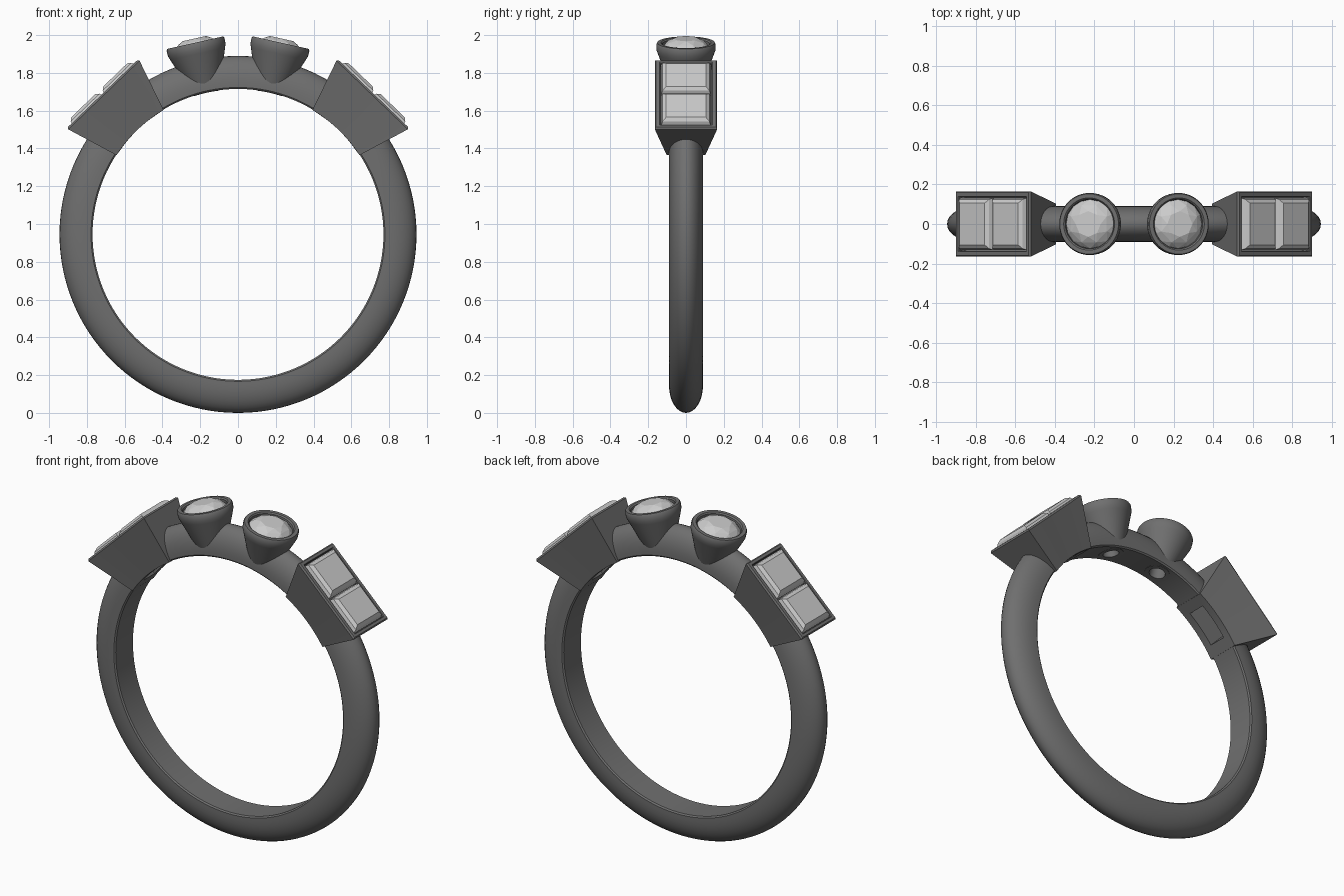
import bpy, bmesh, math
from math import sin, cos, pi, sqrt, radians

if "Cube" in bpy.data.objects:
    bpy.data.objects.remove(bpy.data.objects["Cube"])

CZ, RIN, ROUT = 0.945, 0.77, 0.945      # ring centre height and radii
FIT = 0.768                             # settings end on this inner radius


def material(name, v):
    m = bpy.data.materials.new(name)
    m.diffuse_color = (v, v, v, 1)
    m.use_nodes = True
    m.node_tree.nodes["Principled BSDF"].inputs["Base Color"].default_value = m.diffuse_color
    return m


METAL, STONE = material("metal", 0.16), material("stone", 0.55)


def make(name, bm, mat, smooth=True):
    bmesh.ops.recalc_face_normals(bm, faces=bm.faces)
    me = bpy.data.meshes.new(name)
    bm.to_mesh(me)
    bm.free()
    ob = bpy.data.objects.new(name, me)
    bpy.context.collection.objects.link(ob)
    me.materials.append(mat)
    if smooth:
        bpy.ops.object.select_all(action='DESELECT')
        ob.select_set(True)
        bpy.context.view_layer.objects.active = ob
        bpy.ops.object.shade_smooth_by_angle(angle=radians(35))
    return ob


def place(p, a):
    # local (tangent, y, radial height) -> world, at angle a from the ring top
    t, y, h = p
    return (t * cos(a) + h * sin(a), y, CZ - t * sin(a) + h * cos(a))


def circle(r, h, n=48, off=0.0):
    return [(r * cos(2 * pi * (i + off) / n), r * sin(2 * pi * (i + off) / n), h) for i in range(n)]


def rect(hx, hy, h, n=8):
    c = [(-hx, -hy), (hx, -hy), (hx, hy), (-hx, hy)]
    out = []
    for k in range(4):
        (x0, y0), (x1, y1) = c[k], c[(k + 1) % 4]
        out += [(x0 + (x1 - x0) * i / n, y0 + (y1 - y0) * i / n, h) for i in range(n)]
    return out


def hug(loop):
    # curve a loop to follow the finger hole
    return [(t, y, sqrt(FIT ** 2 - t * t)) for t, y, _ in loop]


def loft(loops, a, closed):
    bm = bmesh.new()
    rows = [[bm.verts.new(place(p, a)) for p in lp] for lp in loops]
    n = len(rows[0])
    pairs = list(zip(rows, rows[1:])) + ([(rows[-1], rows[0])] if closed else [])
    for r0, r1 in pairs:
        for i in range(n):
            j = (i + 1) % n
            bm.faces.new((r0[i], r0[j], r1[j], r1[i]))
    if not closed:
        bm.faces.new(rows[0])
        bm.faces.new(rows[-1])
    return bm


def gem(name, points, a):
    bm = bmesh.new()
    for p in points:
        bm.verts.new(place(p, a))
    bmesh.ops.convex_hull(bm, input=bm.verts)
    bmesh.ops.dissolve_limit(bm, angle_limit=radians(0.5), verts=bm.verts, edges=bm.edges)
    make(name, bm, STONE, smooth=False)


# band: D-shaped section swept round the finger hole
section = [(-0.083, RIN), (0.083, RIN), (0.09, RIN + 0.008)]
section += [(0.09 * cos(k * pi / 16), 0.80 + (ROUT - 0.80) * sin(k * pi / 16)) for k in range(17)]
section += [(-0.09, RIN + 0.008)]
bm = bmesh.new()
N = 128
rows = [[bm.verts.new(place((0, y, r), 2 * pi * i / N)) for y, r in section] for i in range(N)]
for i in range(N):
    r0, r1 = rows[i], rows[(i + 1) % N]
    for k in range(len(section)):
        m = (k + 1) % len(section)
        bm.faces.new((r0[k], r0[m], r1[m], r1[k]))
band = make("band", bm, METAL)

cutters = []
for side, s in (("left", -1), ("right", 1)):
    # round cup with a drilled base
    a = s * radians(12.6)
    prof = [(0.149, 0.98), (0.156, 1.0), (0.157, 1.03), (0.152, 1.04), (0.132, 1.04),
            (0.125, 1.033), (0.122, 1.0), (0.045, 0.92)]
    loops = [hug(circle(0.070, 0))] + [circle(r, h) for r, h in prof] + [hug(circle(0.045, 0))]
    make(side + "_round_setting", loft(loops, a, True), METAL)
    cut = [circle(0.05, 0.70), circle(0.05, 0.915), circle(0.09, 0.96)]
    cutters.append(make("cutter", loft(cut, a, False), METAL, False))
    # brilliant-cut stone
    pts = circle(0.065, 1.062, 8) + circle(0.1, 1.045, 8, 0.5) + circle(0.124, 1.018, 16)
    pts += circle(0.124, 1.01, 16) + [(0, 0, 0.925)]
    gem(side + "_round_stone", pts, a)

    # tapered rectangular box with a window in the base
    a = s * radians(43.9)
    prof = [(0.262, 0.165, 1.024), (0.255, 0.159, 1.034), (0.240, 0.140, 1.034),
            (0.236, 0.136, 1.03), (0.236, 0.136, 0.99), (0.105, 0.055, 0.90)]
    loops = [hug(rect(0.173, 0.102, 0))] + [rect(*p) for p in prof] + [hug(rect(0.105, 0.055, 0))]
    make(side + "_square_setting", loft(loops, a, True), METAL)
    cut = [rect(0.11, 0.06, 0.70), rect(0.11, 0.06, 0.895), rect(0.17, 0.10, 0.97)]
    cutters.append(make("cutter", loft(cut, a, False), METAL, False))
    # pair of step-cut stones
    for k, c in enumerate((-0.1175, 0.1175)):
        pts = []
        for hx, hy, h in ((0.088, 0.105, 1.059), (0.106, 0.124, 1.045), (0.115, 0.132, 1.02),
                          (0.115, 0.132, 1.01), (0.01, 0.02, 0.93)):
            pts += [(c + t, y, z) for t, y, z in rect(hx, hy, h, 1)]
        gem(f"{side}_square_stone_{k + 1}", pts, a)

# open the band under each setting
bpy.ops.object.select_all(action='DESELECT')
bpy.context.view_layer.objects.active = band
band.select_set(True)
for c in cutters:
    mod = band.modifiers.new("opening", 'BOOLEAN')
    mod.operation, mod.solver, mod.object = 'DIFFERENCE', 'EXACT', c
    bpy.ops.object.modifier_move_to_index(modifier=mod.name, index=0)
    bpy.ops.object.modifier_apply(modifier=mod.name)
    bpy.data.objects.remove(c)
